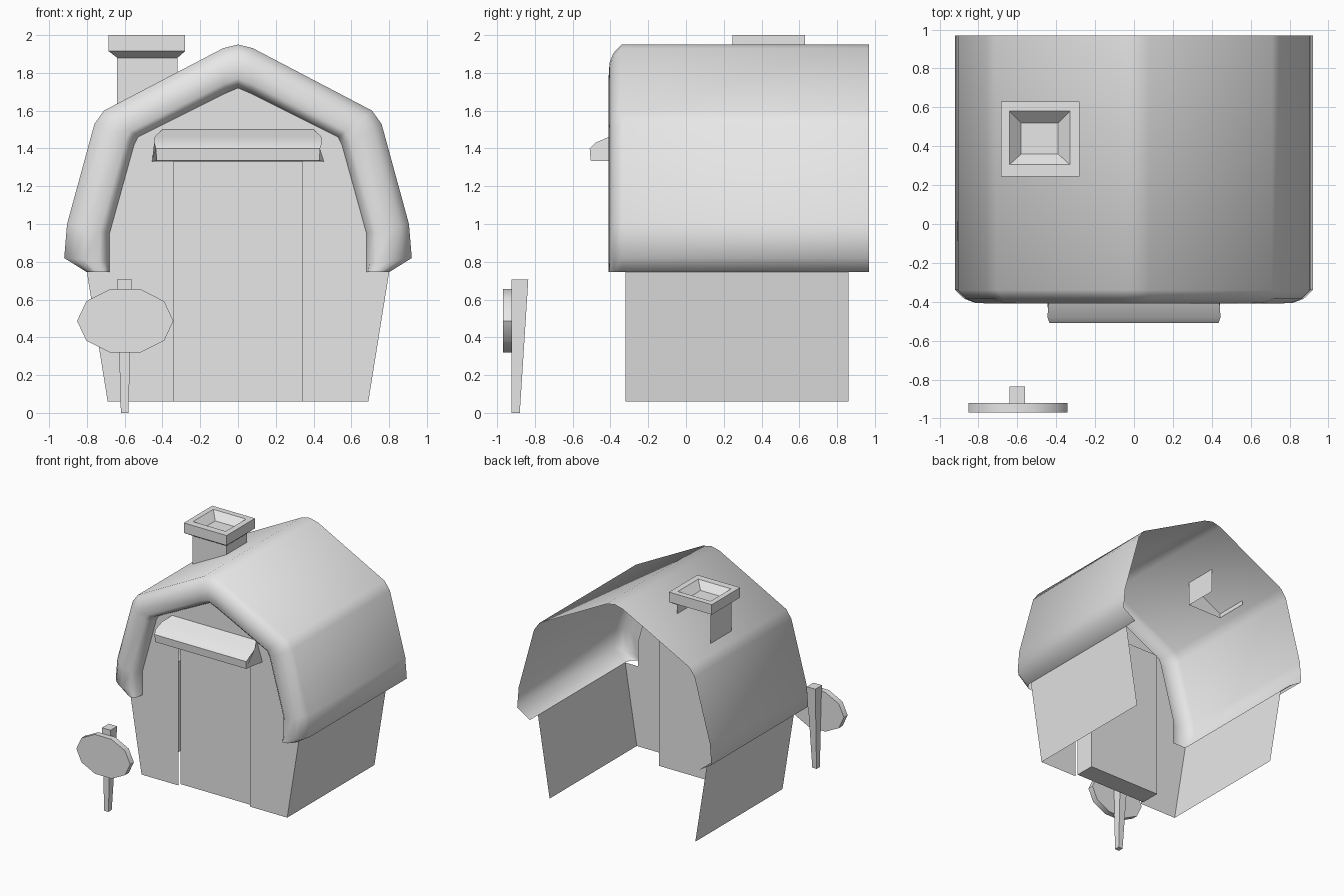
import bpy, bmesh, math

if "Cube" in bpy.data.objects:
    bpy.data.objects.remove(bpy.data.objects["Cube"], do_unlink=True)

GREY = (0.8, 0.8, 0.8, 1)
plain = bpy.data.materials.new("light_grey")
plain.diffuse_color = GREY
plain.use_nodes = True
plain.node_tree.nodes["Principled BSDF"].inputs["Base Color"].default_value = GREY


def make(name, verts, faces, smooth=None):
    mesh = bpy.data.meshes.new(name)
    mesh.from_pydata(verts, [], faces)
    mesh.materials.append(plain)
    obj = bpy.data.objects.new(name, mesh)
    bpy.context.collection.objects.link(obj)
    if smooth:
        bpy.ops.object.select_all(action='DESELECT')
        obj.select_set(True)
        bpy.context.view_layer.objects.active = obj
        bpy.ops.object.shade_smooth_by_angle(angle=math.radians(smooth))
    return obj


def loft(name, rings, closed=True, caps=(), skip=(), smooth=None):
    """Join equal rings of points; caps lists ring ends to fill, skip drops quads."""
    n = len(rings[0])
    verts = [p for ring in rings for p in ring]
    faces = []
    for r in range(len(rings) - 1):
        for i in range(n if closed else n - 1):
            if (r, i) not in skip:
                j = (i + 1) % n
                faces.append((r * n + i, r * n + j, (r + 1) * n + j, (r + 1) * n + i))
    if 'start' in caps:
        faces.append(tuple(reversed(range(n))))
    if 'end' in caps:
        faces.append(tuple(range(len(verts) - n, len(verts))))
    return make(name, verts, faces, smooth)


def rect(x0, x1, y0, y1, z):
    return [(x0, y0, z), (x1, y0, z), (x1, y1, z), (x0, y1, z)]


def mirrored(half):
    """Half profile from the ridge down, mirrored into a full arch."""
    return [(-x, z) for x, z in reversed(half[1:])] + half


# Roof: thin gambrel shell with a rounded front lip
outer = mirrored([(0, 1.95), (0.08, 1.93), (0.71, 1.60), (0.76, 1.53),
                  (0.905, 1.0), (0.92, 0.82), (0.80, 0.745)])
inner = mirrored([(0, 1.72), (0.07, 1.69), (0.53, 1.46), (0.55, 1.42),
                  (0.68, 0.95), (0.68, 0.80), (0.68, 0.745)])
rings = []
for t, y in ((0, 0.97), (0, -0.34), (0.2, -0.385), (0.42, -0.405), (0.78, -0.41),
             (0.93, -0.38), (1, -0.32)):
    rings.append([(a[0] + (b[0] - a[0]) * t, y, a[1] + (b[1] - a[1]) * t)
                  for a, b in zip(outer, inner)])
loft("roof", rings, closed=False, smooth=65)

# Front wall: gable outline with a doorway notch
BASE, FRONT, DOOR, HEAD = 0.06, -0.32, 0.34, 1.33
outline = [(-DOOR, BASE), (-0.69, BASE), (-0.80, 0.745)] + inner
outline += [(0.80, 0.745), (0.69, BASE), (DOOR, BASE), (DOOR, HEAD), (-DOOR, HEAD)]
make("front_wall", [(x, FRONT, z) for x, z in outline], [tuple(reversed(range(len(outline))))])

# Side walls: leaning single sheets, the back stays open
for side, s in (("left", 1), ("right", -1)):
    make(side + "_wall",
         [(s * 0.69, FRONT, BASE), (s * 0.69, 0.86, BASE),
          (s * 0.80, 0.86, 0.745), (s * 0.80, FRONT, 0.745)],
         [(0, 1, 2, 3) if s > 0 else (3, 2, 1, 0)])

# Door: thick block set just behind the wall
loft("door", [rect(-DOOR, DOOR, -0.29, -0.12, z) for z in (BASE, HEAD)],
     caps=('start', 'end'))

# Awning over the door, tapering toward its front edge
section = [(-0.32, 1.33, 0.455), (-0.505, 1.335, 0.43), (-0.51, 1.40, 0.435),
           (-0.48, 1.43, 0.445), (-0.40, 1.465, 0.44), (-0.32, 1.50, 0.40)]
loft("awning", [[(s * w, y, z) for y, z, w in section] for s in (-1, 1)],
     caps=('start', 'end'), smooth=40)

# Chimney: open-backed shaft, flared collar, cap and shallow flue
loft("chimney_shaft", [rect(-0.64, -0.32, 0.30, 0.58, z) for z in (1.60, 1.88)],
     skip=((0, 2),))
loft("chimney_cap",
     [rect(-0.64, -0.32, 0.30, 0.58, 1.88), rect(-0.685, -0.28, 0.245, 0.63, 1.915),
      rect(-0.685, -0.28, 0.245, 0.63, 2.0), rect(-0.64, -0.33, 0.305, 0.58, 2.0),
      rect(-0.58, -0.39, 0.36, 0.52, 1.94)],
     caps=('end',), skip=((0, 2),))

# Signpost: tapered stake and a ten-sided oval board
loft("sign_post", [rect(-0.62, -0.58, -0.925, -0.88, 0),
                   rect(-0.64, -0.56, -0.925, -0.835, 0.705)], caps=('start', 'end'))
board = [[(-0.597 + 0.255 * math.cos(a), y, 0.487 + 0.177 * math.sin(a))
          for a in (math.tau * i / 10 for i in range(10))] for y in (-0.92, -0.97)]
loft("sign_board", board, caps=('start', 'end'), smooth=45)

# Consistent outward normals on the solid parts
for name in ("door", "awning", "sign_post", "sign_board"):
    mesh = bpy.data.objects[name].data
    bm = bmesh.new()
    bm.from_mesh(mesh)
    bmesh.ops.recalc_face_normals(bm, faces=bm.faces)
    bm.to_mesh(mesh)
    bm.free()
